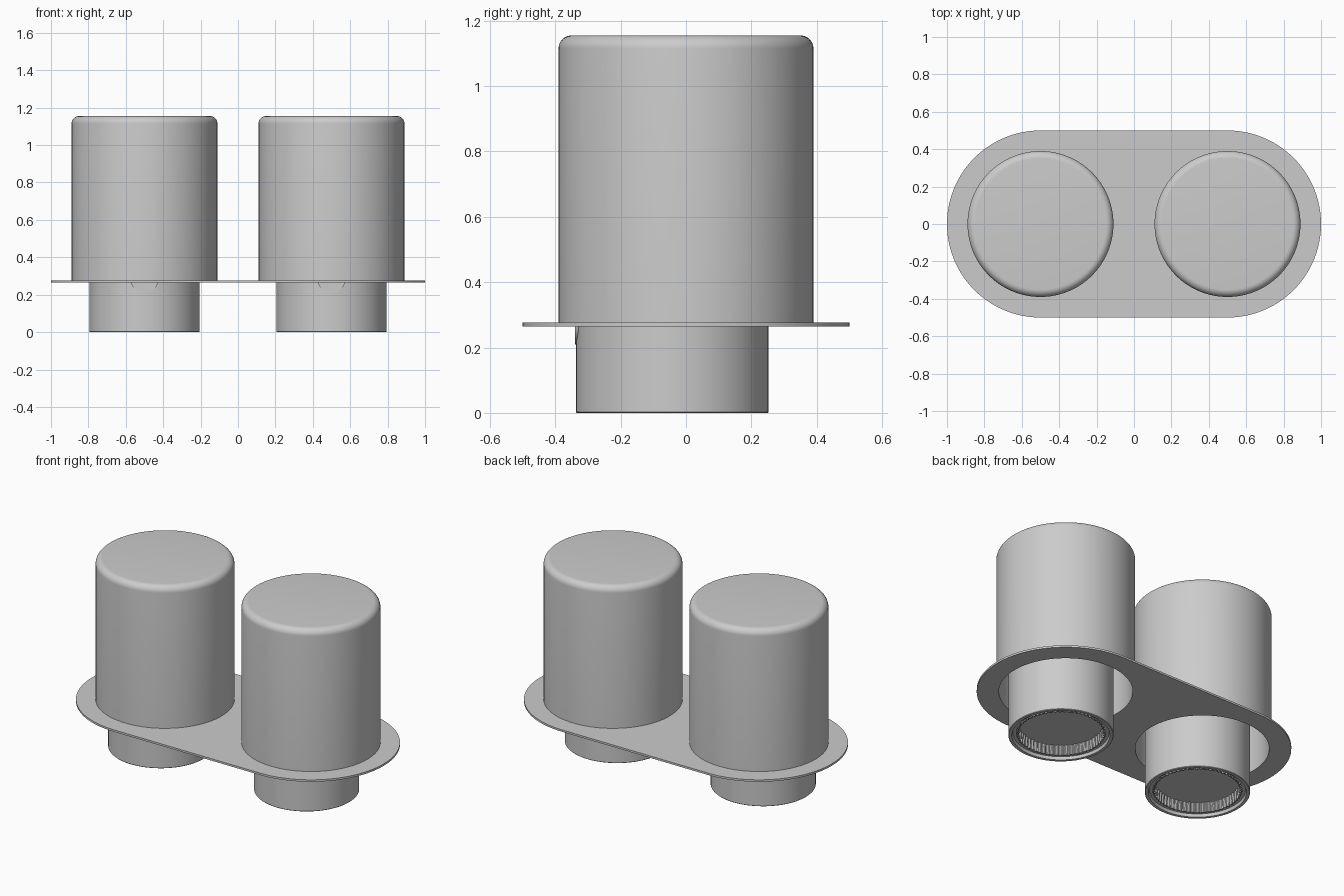
import bpy, bmesh, math

if "Cube" in bpy.data.objects:
    bpy.data.objects.remove(bpy.data.objects["Cube"])

SEG = 96
CUP_X, COLLAR_Y = 0.5, -0.042


def finish(name, bm, loc=(0, 0, 0)):
    bmesh.ops.recalc_face_normals(bm, faces=bm.faces)
    me = bpy.data.meshes.new(name)
    bm.to_mesh(me)
    bm.free()
    ob = bpy.data.objects.new(name, me)
    bpy.context.collection.objects.link(ob)
    ob.location = loc
    bpy.ops.object.select_all(action='DESELECT')
    bpy.context.view_layer.objects.active = ob
    ob.select_set(True)
    bpy.ops.object.shade_smooth_by_angle(angle=math.radians(35))
    return ob


def lathe(name, profile, loc, seg=SEG, tooth=0.0):
    """Revolve (radius, z) points; radius 0 closes to a pole, tooth ribs the wall."""
    bm = bmesh.new()
    rings = []
    for r, z in profile:
        if r == 0:
            rings.append([bm.verts.new((0, 0, z))] * seg)
            continue
        ring = []
        for i in range(seg):
            a = 2 * math.pi * i / seg
            rr = r - (tooth if i % 4 < 2 else 0)
            ring.append(bm.verts.new((rr * math.cos(a), rr * math.sin(a), z)))
        rings.append(ring)
    for a, b in zip(rings, rings[1:]):
        for i in range(seg):
            j = (i + 1) % seg
            bm.faces.new(list(dict.fromkeys((a[i], a[j], b[j], b[i]))))
    return finish(name, bm, loc)


def circle(cx, r, start=0.0, sweep=2 * math.pi, n=SEG):
    return [(cx + r * math.cos(start + sweep * i / n),
             r * math.sin(start + sweep * i / n)) for i in range(n)]


# Thin stadium plate with two openings
half = math.pi / 2
outline = circle(0.5, 0.5, -half, math.pi, 48) + [(0.5, 0.5)]
outline += circle(-0.5, 0.5, half, math.pi, 48) + [(-0.5, -0.5)]
cu = bpy.data.curves.new("plate_outline", 'CURVE')
cu.dimensions, cu.fill_mode, cu.extrude = '2D', 'BOTH', 0.006
for pts in (outline, circle(-CUP_X, 0.376), circle(CUP_X, 0.376)):
    sp = cu.splines.new('POLY')
    sp.points.add(len(pts) - 1)
    for p, (x, y) in zip(sp.points, pts):
        p.co = (x, y, 0, 1)
    sp.use_cyclic_u = True
tmp = bpy.data.objects.new("plate_curve", cu)
bpy.context.collection.objects.link(tmp)
bpy.context.view_layer.update()
bm = bmesh.new()
bm.from_mesh(tmp.to_mesh())
bmesh.ops.remove_doubles(bm, verts=bm.verts, dist=1e-5)
tmp.to_mesh_clear()
bpy.data.objects.remove(tmp)
finish("mounting_plate", bm, (0, 0, 0.271))

# Hollow housing with a rounded top edge
F = 0.04
fillet = [(0.39 - F + F * math.cos(t), 1.155 - F + F * math.sin(t))
          for t in (half * i / 8 for i in range(9))]
cup_profile = ([(0, 1.14), (0.376, 1.14), (0.376, 0.274), (0.39, 0.274)]
               + fillet + [(0, 1.155)])

# Lamp collar: outer wall, stepped rim and recess
collar_profile = [(0, 0.62), (0.295, 0.62), (0.295, 0.003), (0.292, 0),
                  (0.275, 0), (0.270, 0.018), (0.250, 0.018), (0.250, 0.085),
                  (0, 0.085)]

for side, x in (("left", -CUP_X), ("right", CUP_X)):
    lathe(f"{side}_housing", cup_profile, (x, 0, 0))
    lathe(f"{side}_lamp_collar", collar_profile, (x, COLLAR_Y, 0))
    # Ribbed ring and lens inside the recess
    lathe(f"{side}_ribbed_ring", [(0.252, 0.012), (0.244, 0.012), (0.240, 0.08)],
          (x, COLLAR_Y, 0), 240, 0.006)
    lathe(f"{side}_lens", [(0, 0.072), (0.245, 0.072), (0.245, 0.084), (0, 0.084)],
          (x, COLLAR_Y, 0))
    # Pivot disc almost flush with the front of the collar
    pivot = lathe(f"{side}_pivot", [(0, 0), (0.075, 0), (0.075, 0.03), (0, 0.03)],
                  (x, -0.309, 0.285), 32)
    pivot.rotation_euler.x = half
